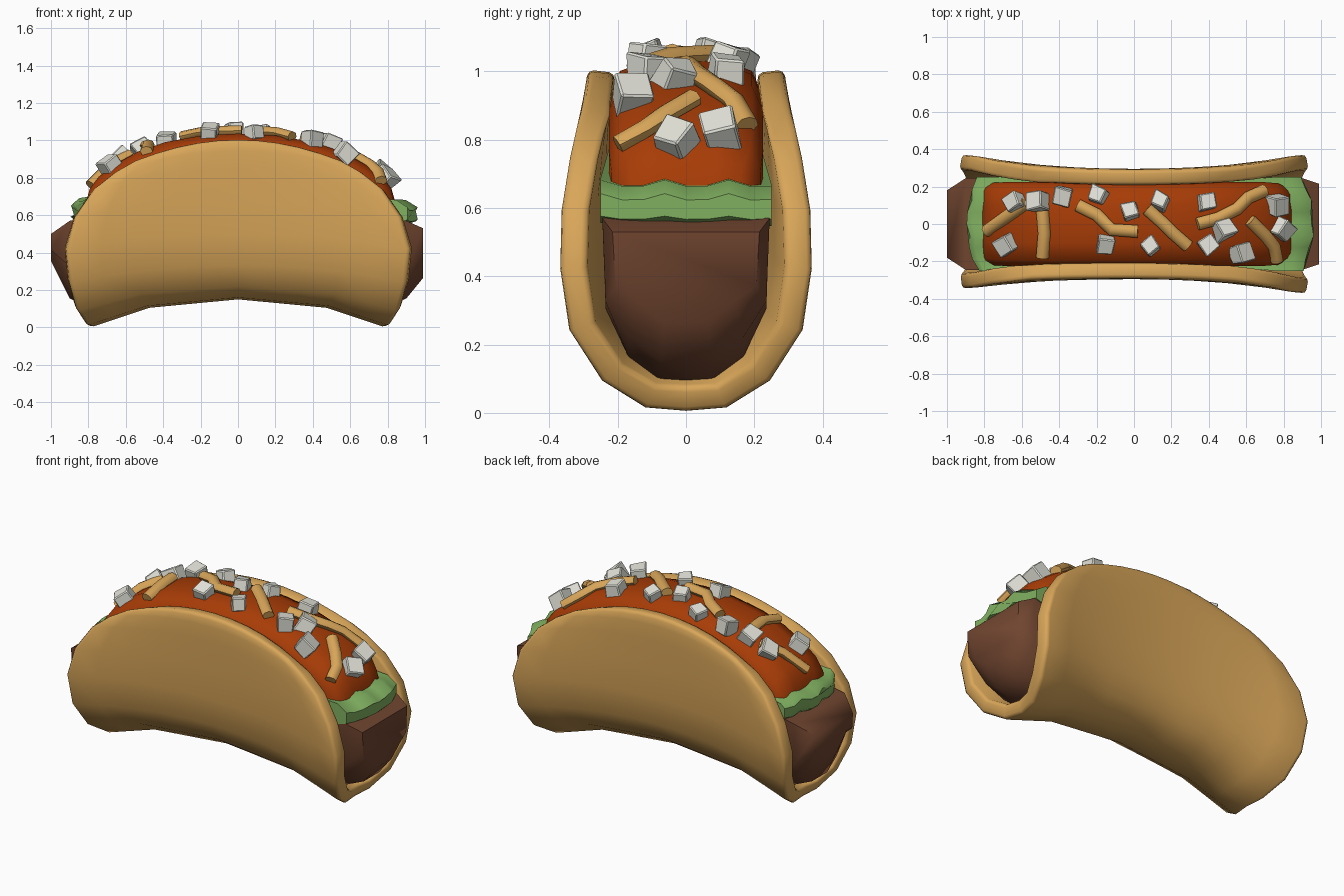
import bpy, bmesh, math, random
from mathutils import Vector, Euler

if "Cube" in bpy.data.objects:
    bpy.data.objects.remove(bpy.data.objects["Cube"])

random.seed(4)


def material(name, rgb):
    m = bpy.data.materials.new(name)
    m.diffuse_color = (*rgb, 1)
    m.use_nodes = True
    m.node_tree.nodes["Principled BSDF"].inputs["Base Color"].default_value = m.diffuse_color
    return m


GOLD = material("golden shell", (0.69, 0.38, 0.10))
BROWN = material("meat brown", (0.165, 0.06, 0.029))
RED = material("sauce red", (0.39, 0.045, 0.002))
GREEN = material("lettuce green", (0.22, 0.44, 0.12))
WHITE = material("onion white", (0.77, 0.77, 0.70))


def finish(bm, name, mat, angle=35):
    bmesh.ops.recalc_face_normals(bm, faces=bm.faces)
    me = bpy.data.meshes.new(name)
    bm.to_mesh(me)
    bm.free()
    me.materials.append(mat)
    ob = bpy.data.objects.new(name, me)
    bpy.context.collection.objects.link(ob)
    bpy.ops.object.select_all(action='DESELECT')
    ob.select_set(True)
    bpy.context.view_layer.objects.active = ob
    bpy.ops.object.shade_smooth_by_angle(angle=math.radians(angle))
    return ob


def loft(bm, rings, closed=True):
    vs = [[bm.verts.new(p) for p in r] for r in rings]
    n = len(vs[0])
    for a, b in zip(vs, vs[1:]):
        for i in range(n if closed else n - 1):
            j = (i + 1) % n
            bm.faces.new((a[i], a[j], b[j], b[i]))
    if closed:
        bm.faces.new(vs[0])
        bm.faces.new(vs[-1])


def interp(table, x):
    for (x0, z0), (x1, z1) in zip(table, table[1:]):
        if x <= x1:
            return z0 + (z1 - z0) * (x - x0) / (x1 - x0)
    return table[-1][1]


# Shell: rows from fold to rim: half width, end z, mid z, end y, mid y
LEVELS = [(0.79, 0.00, 0.15, 0.00, 0.00), (0.81, 0.01, 0.16, 0.12, 0.11),
          (0.86, 0.09, 0.22, 0.25, 0.20), (0.90, 0.24, 0.33, 0.345, 0.26),
          (0.918, 0.42, 0.50, 0.37, 0.285), (0.87, 0.59, 0.68, 0.37, 0.29),
          (0.77, 0.74, 0.85, 0.35, 0.295), (0.66, 0.83, 0.945, 0.33, 0.295),
          (0.54, 0.90, 1.005, 0.305, 0.288)]


def shell_row(level, side):
    w, ze, zm, ye, ym = level
    row = []
    for i in range(11):
        u = -1 + i / 5
        q = u * u
        # the fold is faceted in four straight runs
        qz = interp([(0, 0), (0.6, 0.3), (1, 1)], abs(u)) if zm < 0.3 else q
        # the front left corner is pinched a little
        flare = (ye * (0.93 if side < 0 and u < 0 else 1) - ym) * q * w / 0.9
        row.append((w * u, side * (ym + flare), zm + (ze - zm) * qz))
    return row


bm = bmesh.new()
loft(bm, [shell_row(l, -1) for l in reversed(LEVELS)] + [shell_row(l, 1) for l in LEVELS[1:]], False)
shell = finish(bm, "taco_shell", GOLD, 40)
# make sure the thickness grows inward
if sum(p.normal.dot(p.center - Vector((0, 0, 0.6))) for p in shell.data.polygons) < 0:
    shell.data.flip_normals()
sol = shell.modifiers.new("thickness", 'SOLIDIFY')
sol.thickness, sol.offset = 0.082, -1
bev = shell.modifiers.new("round_rim", 'BEVEL')
bev.width, bev.segments, bev.limit_method, bev.angle_limit = 0.03, 2, 'ANGLE', math.radians(50)

# Meat: U-shaped sections: x, half width, bottom z, top z
half = [(0.0, 0.225, 0.22, 0.72), (0.45, 0.23, 0.18, 0.68), (0.76, 0.245, 0.09, 0.60),
        (0.9, 0.245, 0.15, 0.57), (0.99, 0.215, 0.26, 0.53)]
stations = [(-x, *r) for x, *r in reversed(half[1:])] + half
stations[0] = (-1.0, 0.18, 0.35, 0.50)
bm = bmesh.new()
rings = []
for x, hy, lo, hi in stations:
    prof = [(1, hi), (0.96, lo + (hi - lo) * 0.42), (0.68, lo + 0.07), (0.3, lo + 0.005)]
    pts = [(x, hy * a, z) for a, z in prof]
    rings.append(pts + [(x, -y, z) for x, y, z in reversed(pts)])
loft(bm, rings)
finish(bm, "meat_filling", BROWN, 62)

# Lettuce: thick wavy slab over the meat, ends rounded: x, z, half thickness
SLAB = [(-0.89, 0.625, 0.03), (-0.86, 0.625, 0.055), (-0.75, 0.64, 0.055), (-0.4, 0.72, 0.06),
        (0.4, 0.72, 0.06), (0.79, 0.62, 0.055), (0.89, 0.61, 0.06), (0.955, 0.60, 0.03)]
bm = bmesh.new()
rings = []
for x, z, h in SLAB:
    top, bot = [], []
    for i in range(9):
        t = i / 4 - 1
        wave = 0.012 * math.cos(i * 2.1)
        px = x * (1 - 0.06 * t * t) + (0.8 * wave if abs(x) > 0.7 else 0)
        y = t * (0.25 if abs(x) > 0.7 else 0.22)
        top.append((px, y, z + h + wave))
        bot.append((px, y, z - h + wave * 0.5))
    rings.append(top + bot[::-1])
loft(bm, rings)
finish(bm, "lettuce_layer", GREEN, 50)

# Sauce: rounded arch along the top, leaning a little to the right
ARCH = [(0, 1.04), (0.2, 1.03), (0.4, 0.995), (0.55, 0.945), (0.68, 0.875), (0.77, 0.81),
        (0.82, 0.745), (0.85, 0.64)]


def arch_z(x):
    return interp(ARCH, x if x > 0 else -x * 1.035)


def sauce_z(x, y):
    return arch_z(x) - 2.2 * max(0, abs(y) - 0.06) ** 2


bm = bmesh.new()
rings = []
for x in [-a / 1.035 for a, _ in ARCH[:0:-1]] + [a for a, _ in ARCH]:
    hy = interp([(0, 0.225), (0.72, 0.225), (0.79, 0.215), (0.85, 0.17)], abs(x))
    z = arch_z(x)
    pts = [(x, hy, 0.52), (x, hy, z - 0.11), (x, hy * 0.86, sauce_z(x, hy * 0.86)),
           (x, hy * 0.45, sauce_z(x, hy * 0.45))]
    rings.append(pts + [(a, -b, c) for a, b, c in reversed(pts)])
loft(bm, rings)
finish(bm, "sauce_filling", RED, 62)

# Cheese shreds: round strips draped on the sauce
SHREDS = [[(-.79, -.04), (-.68, .04), (-.58, .11)],
          [(-.49, .07), (-.48, -.05), (-.49, -.18)],
          [(-.30, .10), (-.20, .05), (-.12, -.03), (.02, -.04)],
          [(.07, .08), (.16, .0), (.21, -.05), (.29, -.12)],
          [(.34, 0), (.45, .03), (.55, .08), (.61, .14), (.70, .18)],
          [(.62, .02), (.70, -.06), (.75, -.12), (.765, -.20)]]
for n, path in enumerate(SHREDS):
    pts = [Vector((x, y, sauce_z(x, y) + 0.014)) for x, y in path]
    bm = bmesh.new()
    rings = []
    for i, p in enumerate(pts):
        d = (pts[min(i + 1, len(pts) - 1)] - pts[max(i - 1, 0)]).normalized()
        side = d.cross(Vector((0, 0, 1))).normalized()
        up = side.cross(d)
        rings.append([p + side * 0.034 * math.cos(a) + up * 0.028 * math.sin(a)
                      for a in [math.tau * k / 8 for k in range(8)]])
    loft(bm, rings)
    finish(bm, f"cheese_shred_{n + 1}", GOLD, 50)

# Onion pieces: uneven tumbled cubes set into the sauce
ONIONS = [(-.63, .11), (-.51, .12), (-.38, .15), (-.68, -.11), (-.19, .15), (-.02, .07),
          (.14, .12), (-.15, -.11), (.09, -.12), (.39, .12), (.48, -.03), (.40, -.11),
          (.57, -.16), (.765, .10), (.79, -.03)]
for n, (x, y) in enumerate(ONIONS):
    bm = bmesh.new()
    bmesh.ops.create_cube(bm, size=0.085 if abs(x) < 0.3 else 0.095)
    # each cube leans with the slope of the sauce
    lean = math.asin(min(0.9, abs(x))) * math.copysign(0.8, x)
    rot = (Euler((random.uniform(-0.4, 0.4), lean + random.uniform(-0.3, 0.3), 0)).to_matrix()
           @ Euler((0, 0, random.uniform(0, 1.5))).to_matrix())
    centre = Vector((x, y, sauce_z(x, y) + 0.012))
    for v in bm.verts:
        v.co = centre + rot @ (v.co * random.uniform(0.85, 1.12))
    bmesh.ops.bevel(bm, geom=bm.edges[:], offset=0.006, segments=1, affect='EDGES')
    finish(bm, f"onion_piece_{n + 1}", WHITE, 30)
